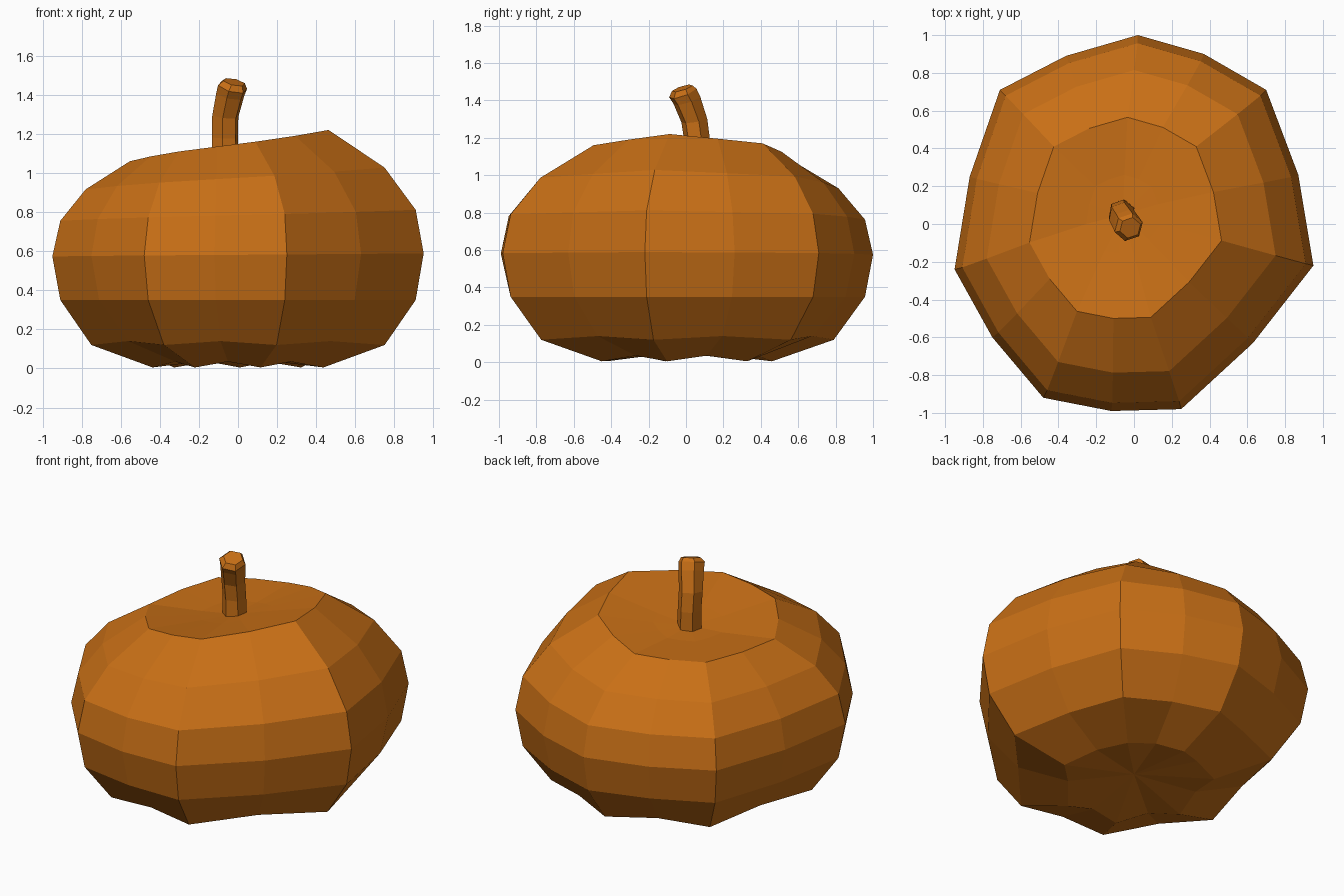
import bpy, bmesh, math
from mathutils import Vector, Euler

if "Cube" in bpy.data.objects:
    bpy.data.objects.remove(bpy.data.objects["Cube"])

mat = bpy.data.materials.new("pumpkin_orange")
mat.diffuse_color = (0.58, 0.16, 0.008, 1)
mat.use_nodes = True
mat.node_tree.nodes["Principled BSDF"].inputs["Base Color"].default_value = mat.diffuse_color


def loft(name, rings, bottom=None, top=None):
    """Skin closed rings of points; cap ends with a fan to a centre point or an n-gon."""
    bm = bmesh.new()
    loops = [[bm.verts.new(p) for p in r] for r in rings]
    n = len(loops[0])
    for a, b in zip(loops, loops[1:]):
        for i in range(n):
            j = (i + 1) % n
            bm.faces.new((a[i], a[j], b[j], b[i]))
    for loop, centre in ((loops[0], bottom), (loops[-1], top)):
        if centre is None:
            bm.faces.new(loop)
        else:
            c = bm.verts.new(centre)
            for i in range(n):
                bm.faces.new((loop[i], loop[(i + 1) % n], c))
    bmesh.ops.recalc_face_normals(bm, faces=bm.faces[:])
    me = bpy.data.meshes.new(name)
    bm.to_mesh(me)
    bm.free()
    me.materials.append(mat)
    ob = bpy.data.objects.new(name, me)
    bpy.context.collection.objects.link(ob)
    return ob


# Body: seven uneven lobes; even points are ridges, odd points the faces between
outline = [(0.02, 1.0), (-0.36, 0.89), (-0.71, 0.71), (-0.87, 0.25),
           (-0.95, -0.24), (-0.75, -0.60), (-0.48, -0.92), (-0.12, -0.99),
           (0.25, -0.98), (0.63, -0.63), (0.95, -0.22), (0.87, 0.26),
           (0.70, 0.71), (0.37, 0.90)]
ridge_lift = [-0.05, -0.06, -0.07, -0.02, 0.03, 0.09, 0.04]
lift = []
for i, h in enumerate(ridge_lift):
    lift += [h, (h + ridge_lift[(i + 1) % 7]) / 2]

# height, scale, centre x, centre y, lift weight, valley scale, valley rise
levels = [(0.005, 0.46, 0, 0, 0, 0.93, 0.03),
          (0.12, 0.79, 0, 0, 0, 0.95, 0.02),
          (0.35, 0.957, 0, 0, 0, 0.99, 0),
          (0.58, 1.0, 0, 0, 0.1, 1, 0),
          (0.78, 0.957, 0, 0, 0.35, 1, 0),
          (0.965, 0.805, -0.015, 0.01, 0.7, 1, 0),
          (1.13, 0.535, -0.045, 0.03, 1, 1, 0),
          (1.09, 0.21, -0.055, 0.05, 0.45, 1, 0)]
rings = []
for z, s, cx, cy, w, vs, vz in levels:
    ring = []
    for i, (x, y) in enumerate(outline):
        k = s * (vs if i % 2 else 1)
        ring.append((cx + x * k, cy + y * k, z + lift[i] * w + (vz if i % 2 else 0)))
    rings.append(ring)
loft("pumpkin_body", rings, (0, 0, 0.06), (-0.06, 0.05, 1.07))

# Stem: six-sided, bending towards the front right
stem = [(-0.065, 0.06, 1.06, 0.072, 0.0), (-0.067, 0.06, 1.18, 0.07, 0.05),
        (-0.065, 0.045, 1.29, 0.071, 0.15), (-0.04, 0.005, 1.40, 0.076, 0.3),
        (-0.028, -0.017, 1.44, 0.079, 0.35), (-0.02, -0.02, 1.465, 0.058, 0.3)]
rings = []
for x, y, z, r, t in stem:
    tilt = Euler((t, t * 0.7, 0))
    ring = []
    for k in range(6):
        a = math.radians(60 * k + 20)
        p = Vector((r * math.cos(a), r * math.sin(a), 0))
        p.rotate(tilt)
        ring.append(p + Vector((x, y, z)))
    rings.append(ring)
loft("stem", rings)
